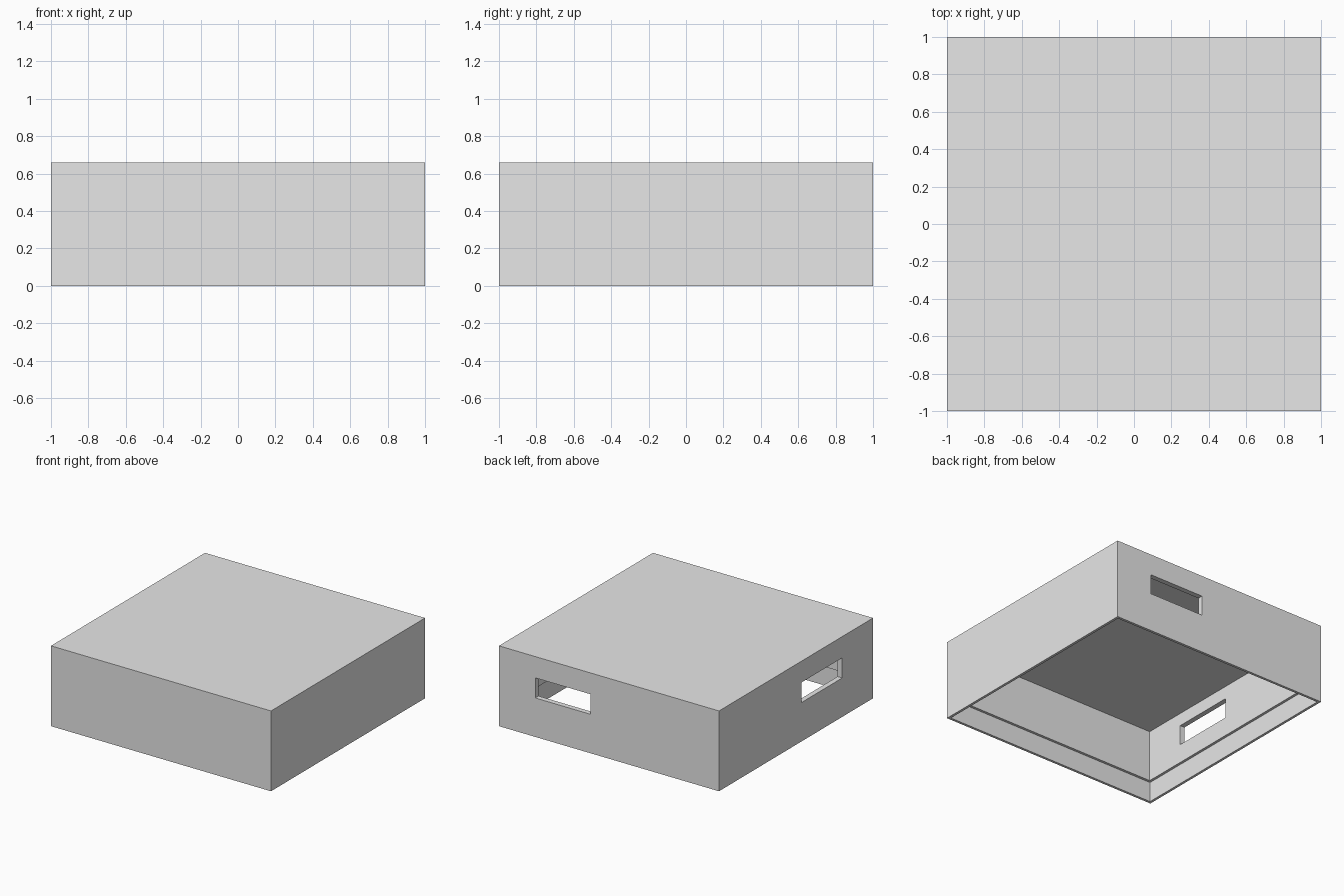
import bpy
import bmesh

HEIGHT = 0.66
LEDGE_Z, CEILING_Z = 0.165, 0.59     # depths of the stepped hollow
RIM = 0.03                           # rim width, and the width of the ledge
SLOT_LOW, SLOT_HIGH = 0.32, 0.485

cube = bpy.data.objects.get("Cube")
if cube:
    bpy.data.objects.remove(cube, do_unlink=True)

grey = bpy.data.materials.new("light_grey")
grey.use_nodes = True
grey.diffuse_color = (0.8, 0.8, 0.8, 1)
grey.node_tree.nodes["Principled BSDF"].inputs["Base Color"].default_value = (0.8, 0.8, 0.8, 1)


def box(name, low, high):
    """Axis-aligned box between two corners."""
    bm = bmesh.new()
    bmesh.ops.create_cube(bm, size=1)
    for v in bm.verts:
        v.co = [h if c > 0 else l for c, l, h in zip(v.co, low, high)]
    mesh = bpy.data.meshes.new(name)
    bm.to_mesh(mesh)
    bm.free()
    mesh.materials.append(grey)
    obj = bpy.data.objects.new(name, mesh)
    bpy.context.collection.objects.link(obj)
    return obj


# Square lid, closed on top
lid = box("box_lid", (-1, -1, 0), (1, 1, HEIGHT))

# Hollow the underside in two steps: thin outer skirt, then thicker inner wall
bm = bmesh.new()
bm.from_mesh(lid.data)
bm.normal_update()
floor = min(bm.faces, key=lambda f: f.calc_center_median().z)
for depth in (LEDGE_Z, CEILING_Z):
    bmesh.ops.inset_region(bm, faces=[floor], thickness=RIM)
    walls = bmesh.ops.extrude_discrete_faces(bm, faces=[floor])
    floor = walls["faces"][0]
    for v in floor.verts:
        v.co.z = depth
bmesh.ops.recalc_face_normals(bm, faces=bm.faces)
bm.to_mesh(lid.data)
bm.free()

# Slots through the back wall and one side wall
cutters = [
    box("back_slot_cutter", (0.17, 0.8, SLOT_LOW), (0.67, 1.2, SLOT_HIGH)),
    box("side_slot_cutter", (-1.2, -0.6, SLOT_LOW), (-0.8, -0.07, SLOT_HIGH)),
]
for cutter in cutters:
    cutter.hide_render = True
    cut = lid.modifiers.new(cutter.name, "BOOLEAN")
    cut.operation = "DIFFERENCE"
    cut.solver = "EXACT"
    cut.object = cutter

# Bake the cuts and drop the cutters
bpy.context.view_layer.update()
evaluated = lid.evaluated_get(bpy.context.evaluated_depsgraph_get())
cut_mesh = bpy.data.meshes.new_from_object(evaluated)
lid.modifiers.clear()
lid.data = cut_mesh
for cutter in cutters:
    bpy.data.objects.remove(cutter, do_unlink=True)
